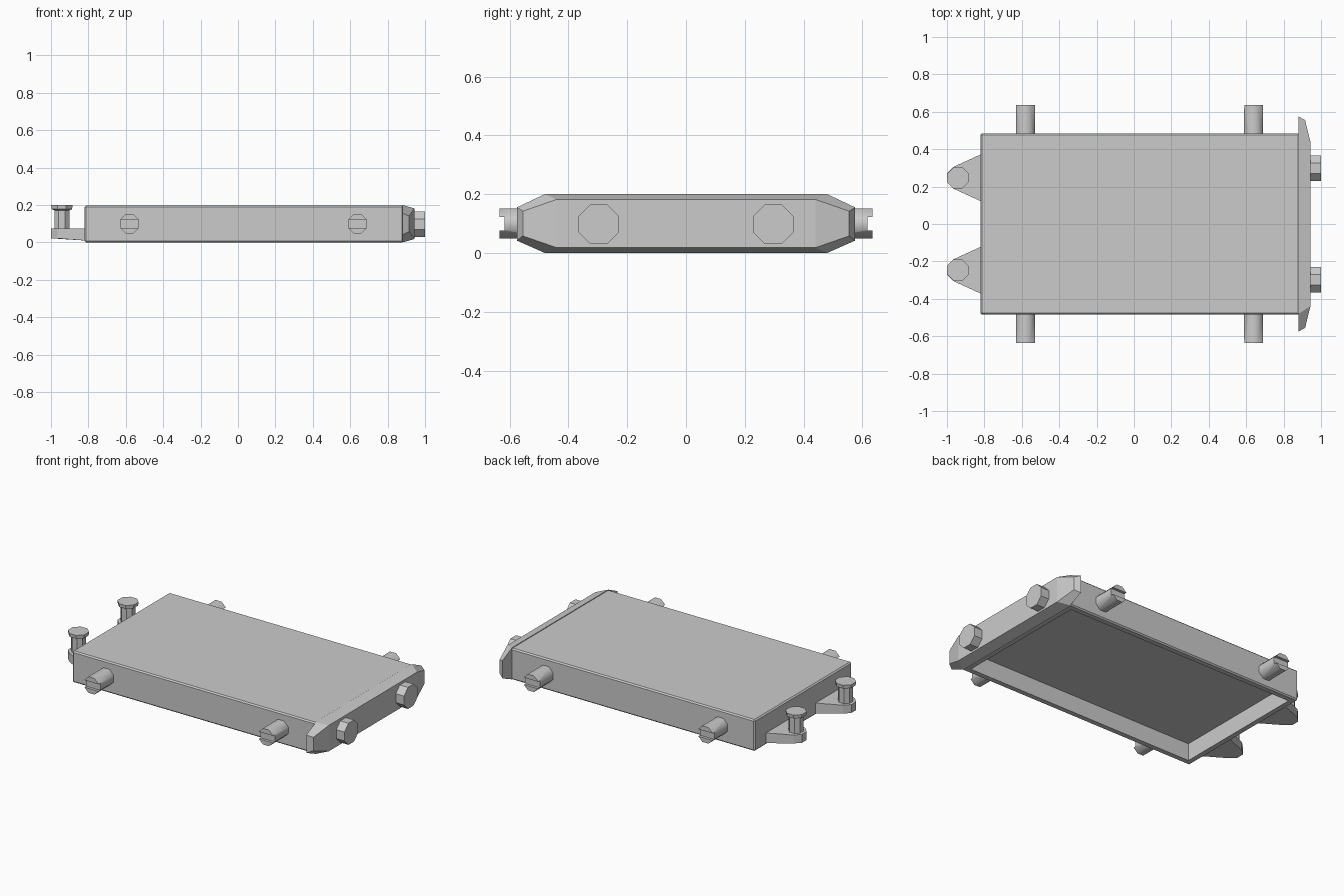
import bpy, bmesh, math
from mathutils import Vector

if "Cube" in bpy.data.objects:
    bpy.data.objects.remove(bpy.data.objects["Cube"])


def finish(name, bm, mirror=False, smooth=False):
    bmesh.ops.recalc_face_normals(bm, faces=bm.faces)
    me = bpy.data.meshes.new(name)
    bm.to_mesh(me)
    bm.free()
    ob = bpy.data.objects.new(name, me)
    bpy.context.collection.objects.link(ob)
    if smooth:
        bpy.ops.object.select_all(action='DESELECT')
        ob.select_set(True)
        bpy.context.view_layer.objects.active = ob
        bpy.ops.object.shade_smooth_by_angle(angle=math.radians(50))
    if mirror:
        mod = ob.modifiers.new("mirror", 'MIRROR')
        mod.use_axis = (False, True, False)
        mod.use_mirror_merge = False
    return ob


def loft(bm, loops):
    """Skin equal-length point loops and cap both ends."""
    rings = [[bm.verts.new(p) for p in loop] for loop in loops]
    n = len(rings[0])
    for a, b in zip(rings, rings[1:]):
        for i in range(n):
            j = (i + 1) % n
            bm.faces.new((a[i], a[j], b[j], b[i]))
    bm.faces.new(rings[0][::-1])
    bm.faces.new(rings[-1])


def octagon(apothem):
    r = apothem / math.cos(math.pi / 8)
    return [(r * math.cos(math.pi / 8 + k * math.pi / 4),
             r * math.sin(math.pi / 8 + k * math.pi / 4)) for k in range(8)]


def octo_rod(bm, centre, axis, sections):
    """Eight-sided rod along an axis; sections are (position, apothem)."""
    loops = []
    for pos, ap in sections:
        loop = []
        for u, v in octagon(ap):
            p = Vector(centre)
            p[axis] = pos
            p[(axis + 1) % 3] += u
            p[(axis + 2) % 3] += v
            loop.append(p)
        loops.append(loop)
    loft(bm, loops)


def box(bm, lo, hi):
    res = bmesh.ops.create_cube(bm, size=1)
    for v in res["verts"]:
        v.co = Vector([lo[i] + (v.co[i] + 0.5) * (hi[i] - lo[i]) for i in range(3)])


# body: softened slab, hollow underneath
bm = bmesh.new()
box(bm, (-0.82, -0.485, 0), (0.885, 0.485, 0.198))
bmesh.ops.bevel(bm, geom=bm.edges[:], offset=0.008, segments=1, affect='EDGES')
bm.normal_update()
bottom = [f for f in bm.faces if f.normal.z < -0.99]
bmesh.ops.inset_region(bm, faces=bottom, thickness=0.045)
ext = bmesh.ops.extrude_discrete_faces(bm, faces=bottom)
bmesh.ops.translate(bm, verts=ext["faces"][0].verts[:], vec=(0, 0, 0.11))
finish("body", bm)

# bumper: faceted plate with swept-back ends
half_back = [(0.88, 0.48, 0), (0.88, 0.575, 0.042), (0.88, 0.575, 0.155), (0.88, 0.48, 0.2)]
half_front = [(0.943, 0.44, 0.018), (0.915, 0.555, 0.058), (0.915, 0.555, 0.142), (0.943, 0.44, 0.182)]
bm = bmesh.new()
rings = []
for half in (half_back, half_front):
    loop = half + [(x, -y, z) for x, y, z in reversed(half)]
    rings.append([bm.verts.new(p) for p in loop])
back, front = rings
for i in range(8):
    j = (i + 1) % 8
    bm.faces.new((back[i], back[j], front[j], front[i]))
bm.faces.new(back[::-1])
for ids in ((0, 1, 2, 3), (0, 3, 4, 7), (4, 5, 6, 7)):
    bm.faces.new([front[i] for i in ids])
finish("bumper", bm)

# buffers on the bumper face
bm = bmesh.new()
octo_rod(bm, (0, 0.297, 0.098), 0, [(0.935, 0.068), (1.0, 0.068)])
finish("buffer", bm, mirror=True)

# slotted side pegs
bm = bmesh.new()
for s in (-1, 1):
    box(bm, (-0.9, s * 0.66 - 0.042, 0.077), (0.9, s * 0.66 + 0.042, 0.122))
cutter = finish("slot_cutter", bm)
cutter.hide_render = True
cutter.hide_viewport = True
cutter.display_type = 'WIRE'
for name, x in (("rear_peg", -0.58), ("front_peg", 0.64)):
    bm = bmesh.new()
    octo_rod(bm, (x, 0, 0.1), 1, [(0.475, 0.051), (0.635, 0.051)])
    peg = finish(name, bm, smooth=True)
    cut = peg.modifiers.new("slot", 'BOOLEAN')
    cut.object = cutter
    cut.operation = 'DIFFERENCE'
    cut.solver = 'EXACT'
    mod = peg.modifiers.new("mirror", 'MIRROR')
    mod.use_axis = (False, True, False)
    mod.use_mirror_merge = False

# coupling tabs: tapered tongue ending in half an octagon
cx, cy = -0.942, 0.247
tip = [(cx + u, cy + v) for u, v in octagon(0.058)][2:6]
tip = [(cx + 0.024, cy + 0.072)] + tip[:4] + [(cx + 0.024, cy - 0.072)]
outline = [(-0.815, cy + 0.127)] + tip[1:] [:4] + [(-0.815, cy - 0.127)]
bm = bmesh.new()
loft(bm, [[(x, y, 0.01 if x > -0.85 else 0.022) for x, y in outline],
          [(x, y, 0.075) for x, y in outline]])
finish("coupling_tab", bm, mirror=True)

# coupling pins: thin post with a wider head
bm = bmesh.new()
octo_rod(bm, (cx, cy, 0), 2, [(0.07, 0.04), (0.172, 0.04), (0.178, 0.055), (0.2, 0.057)])
finish("coupling_pin", bm, mirror=True)
